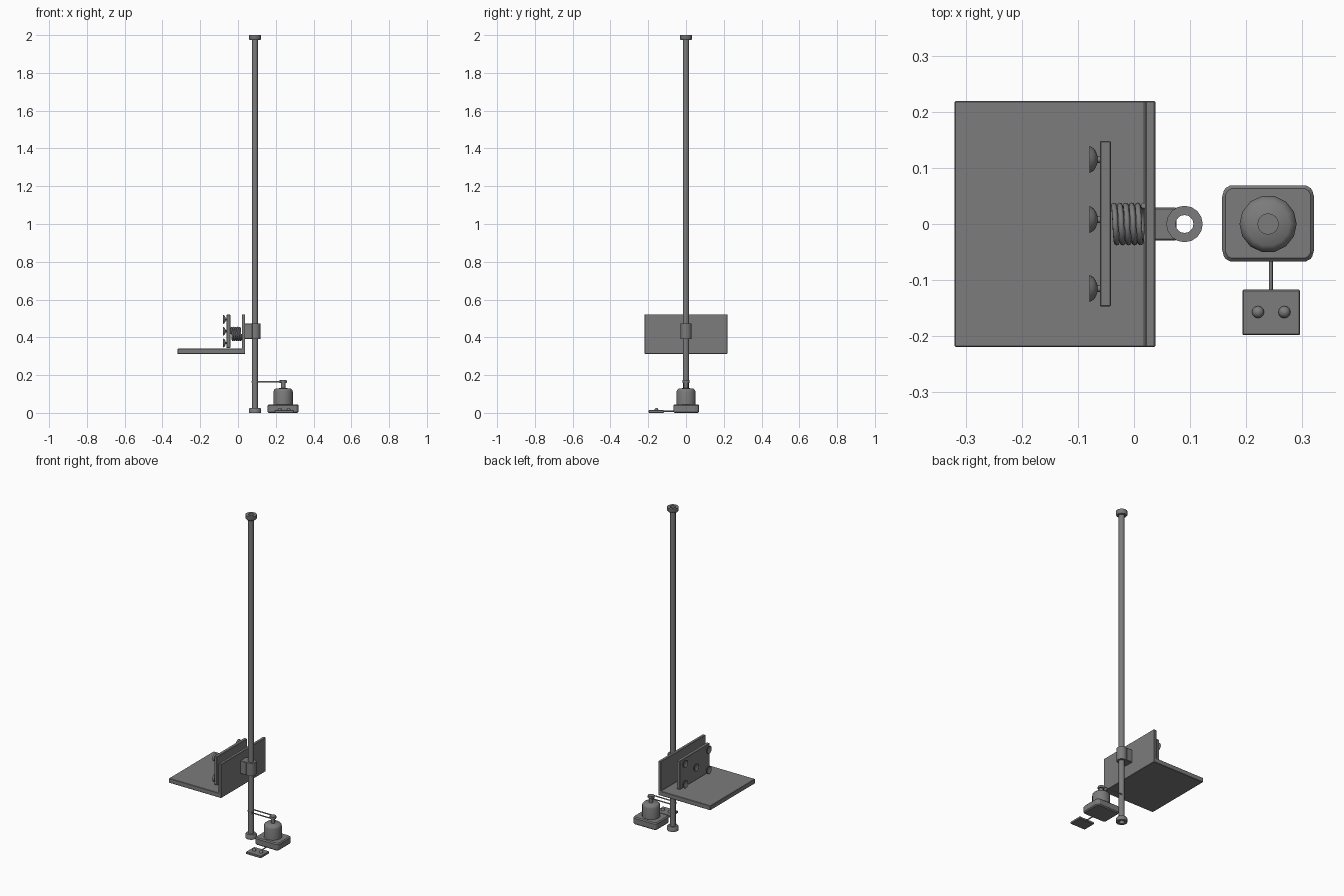
import bpy, bmesh, math
from math import sin, cos, pi, tau
from mathutils import Matrix

if "Cube" in bpy.data.objects:
    bpy.data.objects.remove(bpy.data.objects["Cube"])

# One dark grey for everything
GREY = bpy.data.materials.new("dark_grey")
GREY.diffuse_color = (0.2, 0.2, 0.2, 1)
GREY.use_nodes = True
GREY.node_tree.nodes["Principled BSDF"].inputs["Base Color"].default_value = GREY.diffuse_color


def finish(name, bm, bevel=0, segments=1, smooth=None):
    bmesh.ops.remove_doubles(bm, verts=bm.verts, dist=1e-6)
    bmesh.ops.recalc_face_normals(bm, faces=bm.faces)
    me = bpy.data.meshes.new(name)
    bm.to_mesh(me)
    bm.free()
    me.materials.append(GREY)
    ob = bpy.data.objects.new(name, me)
    bpy.context.collection.objects.link(ob)
    if bevel:
        m = ob.modifiers.new("bevel", 'BEVEL')
        m.width, m.segments, m.limit_method = bevel, segments, 'ANGLE'
    if smooth:
        bpy.ops.object.select_all(action='DESELECT')
        ob.select_set(True)
        bpy.context.view_layer.objects.active = ob
        bpy.ops.object.shade_smooth_by_angle(angle=math.radians(smooth))
    return ob


def prism(name, pts, height, matrix=Matrix(), **kw):
    """Extrude an outline lying in local xy along local z."""
    bm = bmesh.new()
    f = bm.faces.new([bm.verts.new((x, y, 0)) for x, y in pts])
    r = bmesh.ops.extrude_face_region(bm, geom=[f])
    vs = [g for g in r['geom'] if isinstance(g, bmesh.types.BMVert)]
    bmesh.ops.translate(bm, verts=vs, vec=(0, 0, height))
    bm.transform(matrix)
    return finish(name, bm, **kw)


def box(name, lo, hi, **kw):
    pts = [(lo[0], lo[1]), (hi[0], lo[1]), (hi[0], hi[1]), (lo[0], hi[1])]
    return prism(name, pts, hi[2] - lo[2], Matrix.Translation((0, 0, lo[2])), **kw)


def lathe(name, prof, loc, sides=16, rot=Matrix(), closed=False, smooth=40):
    """Spin (radius, height) points round local z."""
    bm = bmesh.new()
    rings = [[bm.verts.new((r * cos(tau * i / sides), r * sin(tau * i / sides), z))
              for i in range(sides)] for r, z in prof]
    pairs = list(zip(rings, rings[1:])) + ([(rings[-1], rings[0])] if closed else [])
    for a, b in pairs:
        for i in range(sides):
            j = (i + 1) % sides
            bm.faces.new((a[i], a[j], b[j], b[i]))
    bmesh.ops.remove_doubles(bm, verts=bm.verts, dist=1e-6)
    bm.transform(Matrix.Translation(loc) @ rot)
    return finish(name, bm, smooth=smooth)


def wire(name, pts, radius):
    cu = bpy.data.curves.new(name, 'CURVE')
    cu.dimensions = '3D'
    cu.bevel_depth, cu.bevel_resolution, cu.use_fill_caps = radius, 2, True
    cu.materials.append(GREY)
    sp = cu.splines.new('POLY')
    sp.points.add(len(pts) - 1)
    for p, c in zip(sp.points, pts):
        p.co = (*c, 1)
    ob = bpy.data.objects.new(name, cu)
    bpy.context.collection.objects.link(ob)
    return ob


PX, MX = 0.09, 0.239   # pole and motor centres

# Pole: open tube with a ring cap at each end, chamfered on the inward side
lathe("pole", [(0.0162, 0), (0.0162, 2)], (PX, 0, 0), 20)
for name, z0, d in (("pole_foot", 0, 1), ("pole_top_cap", 2, -1)):
    lathe(name, [(0.016, 0), (0.0325, 0), (0.0325, d * 0.021),
                 (0.028, d * 0.027), (0.016, d * 0.027)], (PX, 0, z0), 16, closed=True)

# L-shaped shelf, drawn in xz and extruded along y
prism("shelf", [(-0.32, 0.312), (0.038, 0.312), (0.038, 0.522), (0.02, 0.522),
                (0.02, 0.34), (-0.32, 0.34)], 0.438,
      Matrix.Translation((0, 0.219, 0)) @ Matrix.Rotation(pi / 2, 4, 'X'), bevel=0.002)

# Sleeve clamping the shelf to the pole
lathe("pole_sleeve", [(0.0165, 0.392), (0.029, 0.392), (0.029, 0.472), (0.0165, 0.472)],
      (PX, 0, 0), 20, closed=True)
box("sleeve_block", (0.036, -0.029, 0.392), (0.076, 0.029, 0.472), bevel=0.002)

# Sprung pad plate
box("pad_plate", (-0.061, -0.147, 0.343), (-0.041, 0.148, 0.52), bevel=0.002)
TURNS, STEP = 5, 20
wire("spring", [(-0.036 + 0.053 * i / (TURNS * STEP), 0.033 * cos(tau * i / STEP),
                 0.418 + 0.033 * sin(tau * i / STEP)) for i in range(TURNS * STEP + 1)], 0.0052)

# Five suction cups facing -x
cup = [(0, 0), (0.006, 0), (0.006, 0.005), (0.014, 0.008), (0.02, 0.012),
       (0.024, 0.019), (0.022, 0.0195), (0.012, 0.014), (0, 0.012)]
for i, (y, z) in enumerate([(0.115, 0.495), (-0.115, 0.495), (0.008, 0.432),
                            (0.115, 0.37), (-0.115, 0.37)]):
    lathe(f"suction_cup_{i + 1}", cup, (-0.06, y, z), 16, Matrix.Rotation(-pi / 2, 4, 'Y'))

# Motor base with cut corners
hx, hy, c = 0.082, 0.068, 0.015
corner = [(hx, hy - c), (hx - 0.006, hy - 0.005), (hx - c, hy)]
prism("motor_base", corner + [(-x, y) for x, y in reversed(corner)]
      + [(-x, -y) for x, y in corner] + [(x, -y) for x, y in reversed(corner)], 0.045,
      Matrix.Translation((MX, 0.001, 0)), bevel=0.006)

# Motor body, spindle and pulley
lathe("motor_body", [(0, 0.04), (0.051, 0.04), (0.051, 0.112), (0.048, 0.122),
                     (0.039, 0.13), (0, 0.131)], (MX, 0, 0), 14, smooth=50)
lathe("motor_spindle", [(0, 0.125), (0.012, 0.125), (0.012, 0.162), (0, 0.162)], (MX, 0, 0), 12)
lathe("motor_pulley", [(0, 0.159), (0.019, 0.159), (0.019, 0.173), (0, 0.173)], (MX, 0, 0), 16)

# Drive belt: thin ribbon looped round the pole and the pulley
bm = bmesh.new()
loop = [(cx + 0.0195 * cos(a0 + pi * i / 10), 0.0195 * sin(a0 + pi * i / 10))
        for cx, a0 in ((MX, -pi / 2), (PX, pi / 2)) for i in range(11)]
low, high = [[bm.verts.new((x, y, z)) for x, y in loop] for z in (0.161, 0.169)]
for i in range(len(loop)):
    bm.faces.new((low[i - 1], low[i], high[i], high[i - 1]))
finish("drive_belt", bm, smooth=40)

# Control box, its buttons and cable
box("control_box", (0.193, -0.198, 0), (0.296, -0.117, 0.014), bevel=0.002)
for i, x in enumerate((0.221, 0.268)):
    lathe(f"control_button_{i + 1}", [(0, 0.013), (0.011, 0.013), (0.0105, 0.018),
                                      (0.007, 0.024), (0, 0.026)], (x, -0.157, 0), 12, smooth=60)
wire("control_cable", [(0.244, -0.06, 0.008), (0.244, -0.122, 0.008)], 0.0035)
